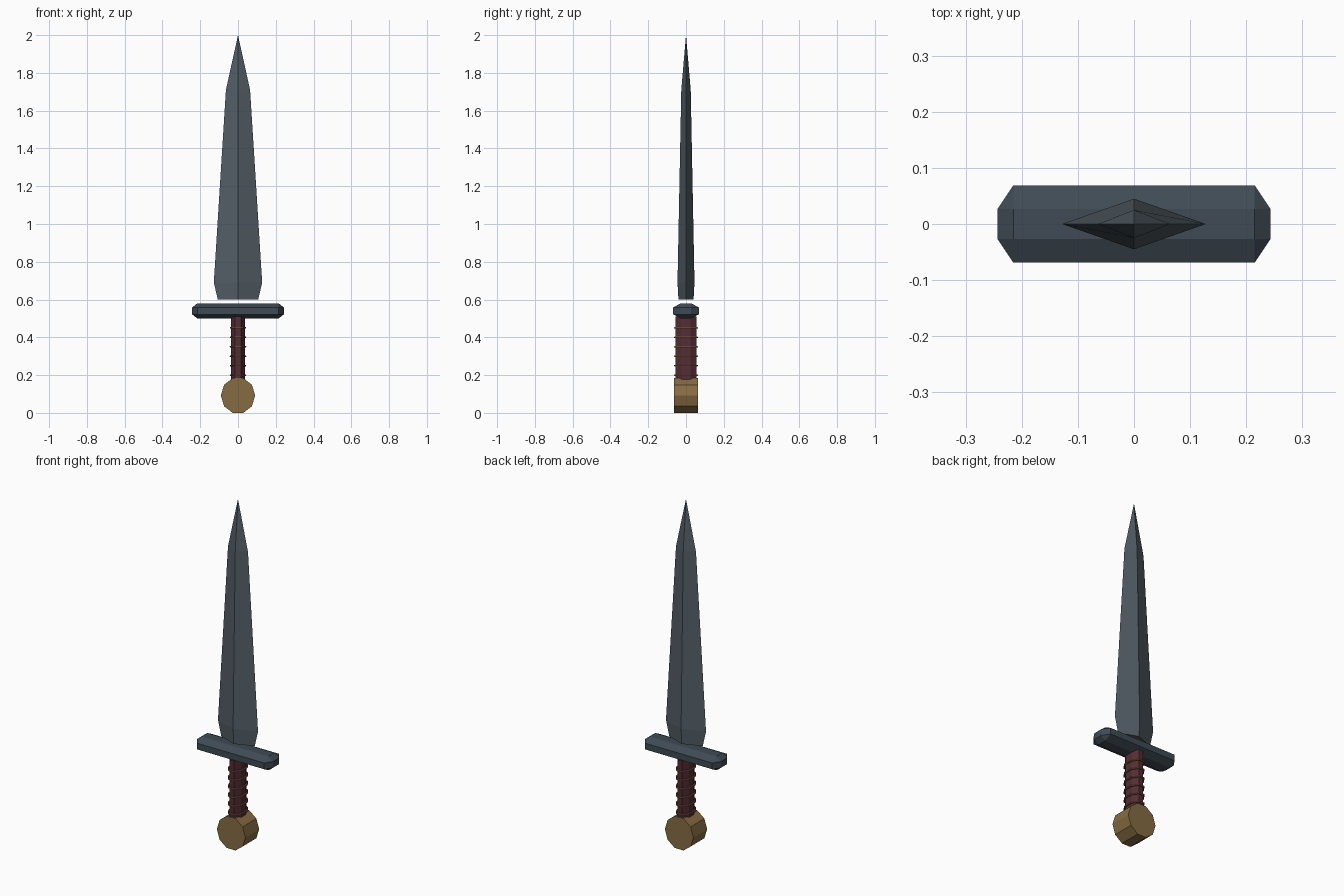
import bpy, bmesh
from math import cos, sin, pi

if "Cube" in bpy.data.objects:
    bpy.data.objects.remove(bpy.data.objects["Cube"])


def material(name, color):
    m = bpy.data.materials.new(name)
    m.diffuse_color = (*color, 1)
    m.use_nodes = True
    m.node_tree.nodes["Principled BSDF"].inputs["Base Color"].default_value = m.diffuse_color
    return m


steel = material("steel", (0.085, 0.11, 0.13))
dark_steel = material("dark_steel", (0.05, 0.07, 0.09))
leather = material("leather", (0.09, 0.025, 0.035))
brass = material("brass", (0.24, 0.15, 0.055))
wire = material("wire", (0.2, 0.1, 0.04))


def finish(name, bm, mat):
    bmesh.ops.recalc_face_normals(bm, faces=bm.faces)
    me = bpy.data.meshes.new(name)
    bm.to_mesh(me)
    bm.free()
    me.materials.append(mat)
    ob = bpy.data.objects.new(name, me)
    bpy.context.collection.objects.link(ob)
    return ob


def ellipse(n, rx, ry, phase=0.5):
    return [(rx * cos(2 * pi * (i + phase) / n), ry * sin(2 * pi * (i + phase) / n))
            for i in range(n)]


def loft(bm, rings, closed=False):
    """Bridge equal-length point rings; cap the ends unless the loft is closed."""
    loops = [[bm.verts.new(p) for p in r] for r in rings]
    n = len(loops[0])
    pairs = list(zip(loops, loops[1:] + loops[:1]))
    for a, b in pairs if closed else pairs[:-1]:
        for i in range(n):
            j = (i + 1) % n
            bm.faces.new((a[i], a[j], b[j], b[i]))
    if not closed:
        bm.faces.new(loops[0][::-1])
        bm.faces.new(loops[-1])
    return loops


# Blade: diamond section, tapering to a point
bm = bmesh.new()
sections = [(0.60, 0.107, 0.040), (0.69, 0.128, 0.045), (1.71, 0.064, 0.025)]
loops = loft(bm, [[(w, 0, z), (0, t, z), (-w, 0, z), (0, -t, z)] for z, w, t in sections])
bmesh.ops.delete(bm, geom=[f for f in bm.faces if set(f.verts) == set(loops[-1])],
                 context='FACES_ONLY')
tip = bm.verts.new((0, 0, 2))
for i in range(4):
    bm.faces.new((loops[-1][i], loops[-1][(i + 1) % 4], tip))
finish("blade", bm, steel)

# Crossguard: box with wide chamfers, hull of its inset faces
bm = bmesh.new()
full, inset = (0.243, 0.069, 0.04), (0.215, 0.027, 0.018)
for axis in range(3):
    half = [full[k] if k == axis else inset[k] for k in range(3)]
    for sx in (-1, 1):
        for sy in (-1, 1):
            for sz in (-1, 1):
                bm.verts.new((sx * half[0], sy * half[1], 0.54 + sz * half[2]))
bmesh.ops.convex_hull(bm, input=bm.verts)
bmesh.ops.dissolve_limit(bm, angle_limit=0.02, verts=bm.verts, edges=bm.edges)
finish("crossguard", bm, dark_steel)

# Grip: flattened octagonal handle
k = cos(pi / 8)
grip_x, grip_y = 0.036 / k, 0.056 / k
bm = bmesh.new()
loft(bm, [[(x, y, z) for x, y in ellipse(8, grip_x, grip_y)] for z in (0.17, 0.51)])
finish("grip", bm, leather)

# Wire bands around the grip
r = 0.005
for i in range(6):
    z = 0.20 + 0.05 * i
    bm = bmesh.new()
    loft(bm, [[(x, y, z + dz) for x, y in ellipse(8, grip_x + d, grip_y + d)]
              for d, dz in ellipse(6, r, r, 0)], closed=True)
    # Shift outward so the band hugs the leather
    for v in bm.verts:
        v.co.x *= 1.08
        v.co.y *= 1.05
    finish(f"wire_band_{i + 1}", bm, wire)

# Pommel: ten-sided disc facing front and back
bm = bmesh.new()
loft(bm, [[(x, y, 0.092 + z) for x, z in ellipse(10, 0.091, 0.0967, 0)]
          for y in (-0.063, 0.063)])
finish("pommel", bm, brass)
